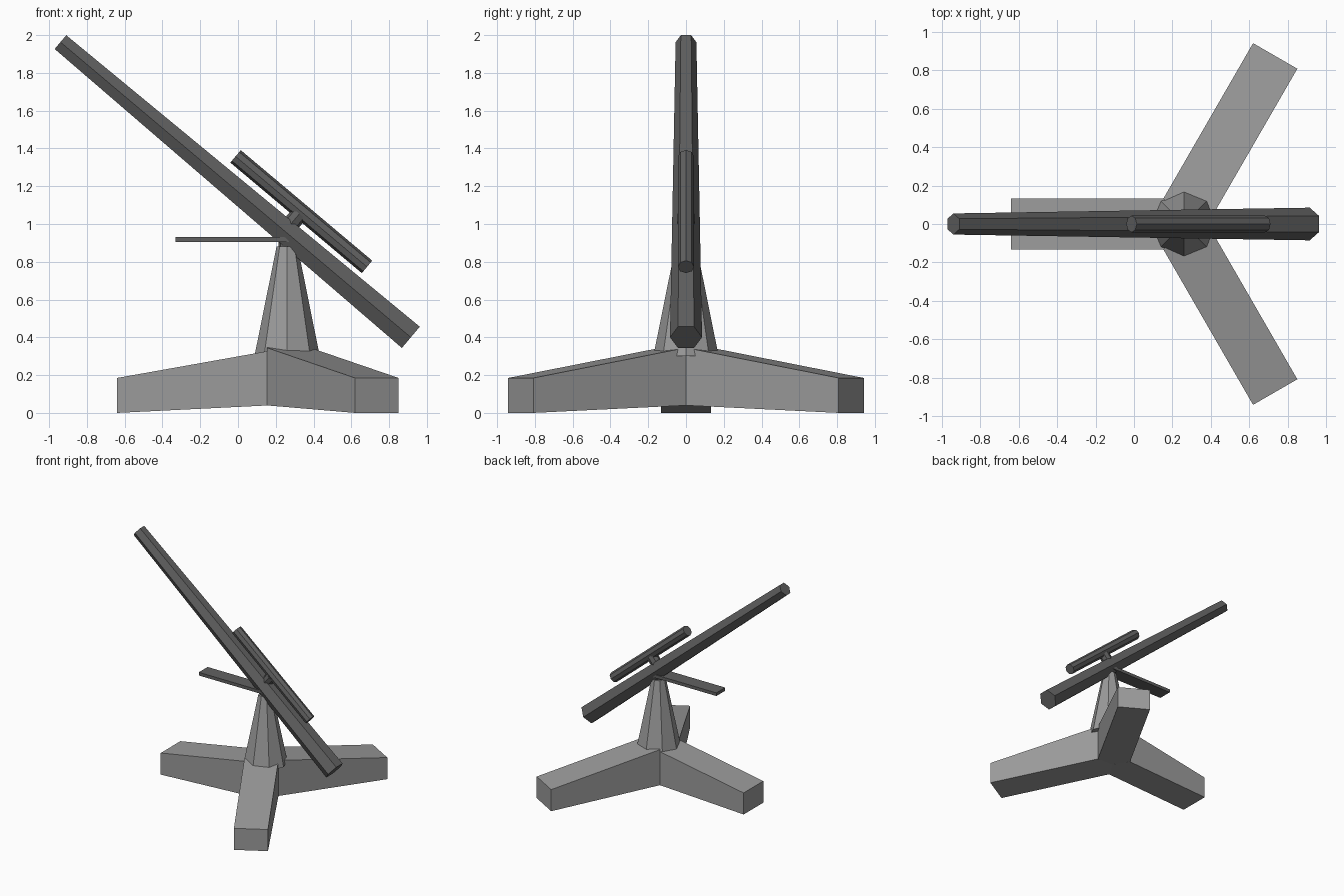
import bpy, bmesh
from math import sin, cos, pi, radians
from mathutils import Vector, Matrix

if "Cube" in bpy.data.objects:
    bpy.data.objects.remove(bpy.data.objects["Cube"], do_unlink=True)


def material(name, value):
    m = bpy.data.materials.new(name)
    m.use_nodes = True
    color = (value, value, value, 1)
    m.diffuse_color = color
    m.node_tree.nodes["Principled BSDF"].inputs["Base Color"].default_value = color
    return m


stand_grey = material("stand_grey", 0.33)
tube_grey = material("dark_tube_grey", 0.12)


def loft(name, lower, upper, mat):
    """Solid between two matching rings of points."""
    bm = bmesh.new()
    a = [bm.verts.new(p) for p in lower]
    b = [bm.verts.new(p) for p in upper]
    bm.faces.new(a)
    bm.faces.new(b)
    for i in range(len(a)):
        j = (i + 1) % len(a)
        bm.faces.new((a[i], a[j], b[j], b[i]))
    bmesh.ops.recalc_face_normals(bm, faces=bm.faces)
    mesh = bpy.data.meshes.new(name)
    bm.to_mesh(mesh)
    bm.free()
    mesh.materials.append(mat)
    obj = bpy.data.objects.new(name, mesh)
    bpy.context.collection.objects.link(obj)
    return obj


def tapered_tube(name, start, end, r0, r1, sides, mat):
    """Straight prism whose first corner points along y."""
    start, end = Vector(start), Vector(end)
    u = Vector((0, 1, 0))
    v = (end - start).normalized().cross(u)

    def ring(c, r):
        return [c + r * (cos(2 * pi * i / sides) * u + sin(2 * pi * i / sides) * v)
                for i in range(sides)]
    return loft(name, ring(start, r0), ring(end, r1), mat)


# Three sloping legs, mitred where they meet at the hub
HUB_X, HALF_W, MITRE = 0.23, 0.133, 0.077


def leg(name, angle, length, hub_top):
    outline = [(0, 0), (MITRE, -HALF_W), (length, -HALF_W),
               (length, HALF_W), (MITRE, HALF_W)]
    place = Matrix.Translation((HUB_X, 0, 0)) @ Matrix.Rotation(radians(angle), 4, "Z")
    lower = [place @ Vector((s, w, 0.043 * (1 - s / length))) for s, w in outline]
    upper = [place @ Vector((s, w, hub_top + (0.185 - hub_top) * s / length))
             for s, w in outline]
    loft(name, lower, upper, stand_grey)


leg("right_leg", 180, 0.87, 0.34)
leg("back_leg", 60, 1.01, 0.358)
leg("front_leg", -60, 1.01, 0.358)

# Tapered column and the neck that carries the tube
tapered_tube("column", (0.26, 0, 0.3), (0.26, 0, 0.88), 0.173, 0.056, 8, stand_grey)
tapered_tube("neck", (0.25, 0, 0.87), (0.25, 0, 0.96), 0.035, 0.035, 8, tube_grey)

# Main tube, finder tube and the post between them
tapered_tube("main_tube", (0.915, 0, 0.4), (-0.94, 0, 1.963), 0.085, 0.055, 6, tube_grey)
tapered_tube("finder_tube", (0.683, 0, 0.773), (-0.013, 0, 1.358), 0.043, 0.043, 8, tube_grey)
tapered_tube("finder_post", (0.248, 0, 0.962), (0.325, 0, 1.054), 0.045, 0.045, 8, tube_grey)

# Flat shelf beside the neck
shelf = [(-0.33, -0.06), (0.27, -0.06), (0.27, 0.06), (-0.33, 0.06)]
loft("shelf", [(x, y, 0.905) for x, y in shelf],
     [(x, y, 0.932) for x, y in shelf], tube_grey)
